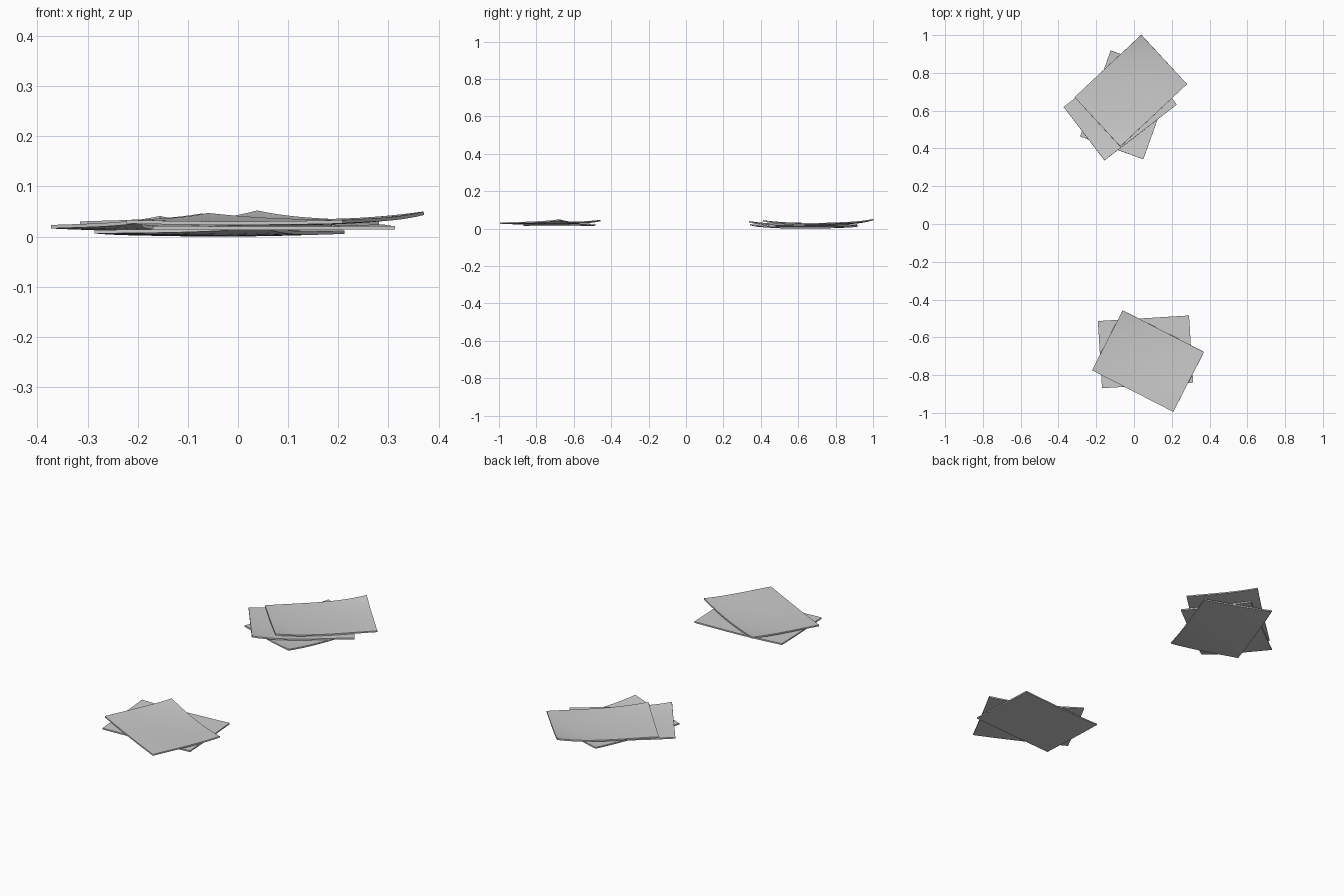
import bpy, math

if "Cube" in bpy.data.objects:
    bpy.data.objects.remove(bpy.data.objects["Cube"])

LENGTH, WIDTH, THICK = 0.483, 0.356, 0.007
NU, NV = 16, 12


def sheet(name, center, angle, mid, corners):
    """Gently curled card; corners are top heights in order --, +-, ++, -+."""
    a = math.radians(angle)
    c, s = math.cos(a), math.sin(a)
    verts, faces = [], []
    for j in range(NV + 1):
        for i in range(NU + 1):
            u, v = 2 * i / NU - 1, 2 * j / NV - 1
            z00, z10, z11, z01 = corners
            edge = ((1 - u) * (1 - v) * z00 + (1 + u) * (1 - v) * z10
                    + (1 + u) * (1 + v) * z11 + (1 - u) * (1 + v) * z01) / 4
            w = 0.7 * u * u + 0.3 * v * v
            x, y = u * LENGTH / 2, v * WIDTH / 2
            verts.append((center[0] + x * c - y * s,
                          center[1] + x * s + y * c,
                          mid * (1 - w) + edge * w))
    for j in range(NV):
        for i in range(NU):
            k = j * (NU + 1) + i
            faces.append((k, k + 1, k + NU + 2, k + NU + 1))
    mesh = bpy.data.meshes.new(name)
    mesh.from_pydata(verts, [], faces)
    ob = bpy.data.objects.new(name, mesh)
    bpy.context.collection.objects.link(ob)
    # thickness hangs below the top surface
    mod = ob.modifiers.new("thickness", 'SOLIDIFY')
    mod.thickness = THICK
    mod.offset = -1
    bpy.ops.object.select_all(action='DESELECT')
    ob.select_set(True)
    bpy.context.view_layer.objects.active = ob
    bpy.ops.object.modifier_apply(modifier=mod.name)
    bpy.ops.object.shade_smooth_by_angle(angle=math.radians(30))
    return ob


# back pile of three sheets
sheet("back_bottom_sheet", (-0.037, 0.631), 70.3, 0.007, (0.025, 0.012, 0.018, 0.013))
sheet("back_middle_sheet", (-0.073, 0.626), 37.6, 0.016, (0.041, 0.021, 0.024, 0.023))
sheet("back_top_sheet", (-0.017, 0.706), 43.0, 0.025, (0.046, 0.031, 0.052, 0.030))

# front pile of two sheets
sheet("front_bottom_sheet", (0.061, -0.677), 3.5, 0.020, (0.021, 0.021, 0.024, 0.027))
sheet("front_top_sheet", (0.074, -0.726), -27.1, 0.029, (0.033, 0.033, 0.050, 0.047))
